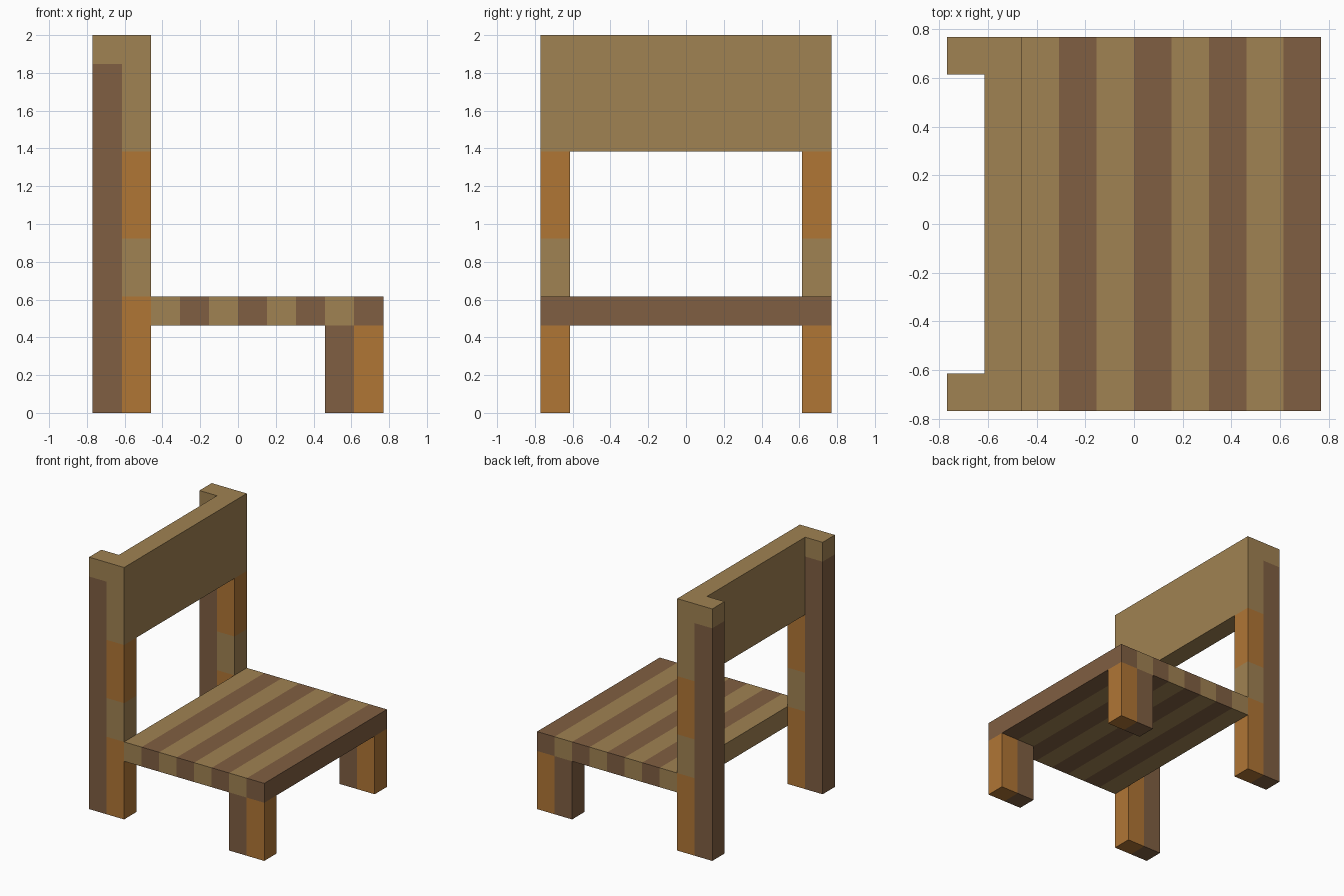
import bpy, bmesh
from mathutils import Vector

if "Cube" in bpy.data.objects:
    bpy.data.objects.remove(bpy.data.objects["Cube"])

U = 2 / 13  # the chair sits on a grid: 10 x 10 x 13 units


def material(name, rgb):
    m = bpy.data.materials.new(name)
    m.diffuse_color = (*rgb, 1)
    m.use_nodes = True
    m.node_tree.nodes["Principled BSDF"].inputs["Base Color"].default_value = m.diffuse_color
    return m


TAN, BROWN, ORANGE = 0, 1, 2
MATS = [material("tan wood", (0.352, 0.223, 0.084)),
        material("brown wood", (0.216, 0.114, 0.054)),
        material("orange wood", (0.434, 0.181, 0.036))]


def block(name, lo, hi, colour, x_cuts=(), z_cuts=()):
    """Box in grid units, cut along x and z; colour(x, z) picks each face's wood."""
    bm = bmesh.new()
    bmesh.ops.create_cube(bm, size=1)
    for v in bm.verts:
        v.co = Vector([(lo[i] + hi[i]) / 2 + v.co[i] * (hi[i] - lo[i]) for i in range(3)])
    planes = [((x, 0, 0), (1, 0, 0)) for x in x_cuts] + [((0, 0, z), (0, 0, 1)) for z in z_cuts]
    for co, no in planes:
        bmesh.ops.bisect_plane(bm, geom=bm.verts[:] + bm.edges[:] + bm.faces[:],
                               plane_co=co, plane_no=no)
    for f in bm.faces:
        c = f.calc_center_median()
        f.material_index = colour(c.x, c.z)
    bmesh.ops.scale(bm, vec=(U, U, U), verts=bm.verts)
    me = bpy.data.meshes.new(name)
    bm.to_mesh(me)
    bm.free()
    for m in MATS:
        me.materials.append(m)
    ob = bpy.data.objects.new(name, me)
    bpy.context.collection.objects.link(ob)


def post_colour(x, z):
    if x < -4:  # rear half: brown with a tan cap
        return BROWN if z < 12 else TAN
    return ORANGE if z < 4 or 6 < z < 9 else TAN


def front_leg_colour(x, z):
    return BROWN if x < 4 else ORANGE


def seat_colour(x, z):  # alternating planks
    plank = min(int(x + 3), 7)
    return BROWN if plank % 2 else TAN


# Legs on both sides
for side, y0 in (("left", -5), ("right", 4)):
    block("back_post_" + side, (-5, y0, 0), (-3, y0 + 1, 13), post_colour,
          x_cuts=(-4,), z_cuts=(4, 6, 9, 12))
    block("front_leg_" + side, (3, y0, 0), (5, y0 + 1, 3), front_leg_colour, x_cuts=(4,))

# Striped seat
block("seat", (-3, -5, 3), (5, 5, 4), seat_colour, x_cuts=range(-2, 5))

# Backrest panel between the posts
block("backrest", (-4, -4, 9), (-3, 4, 13), lambda x, z: TAN)
